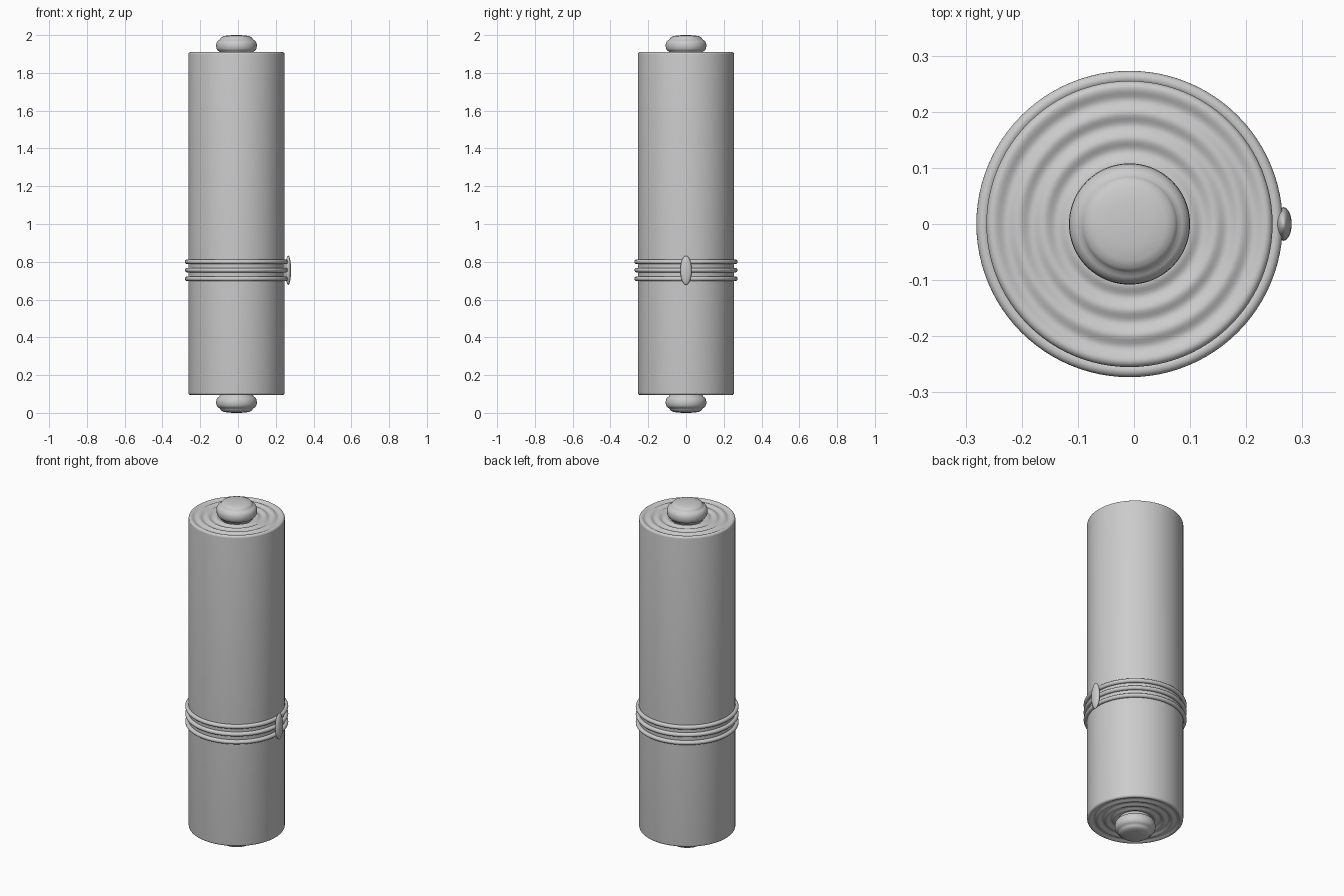
import bpy
import math

cube = bpy.data.objects.get("Cube")
if cube:
    bpy.data.objects.remove(cube, do_unlink=True)

AXIS_X = -0.008
SIDES = 96

grey = bpy.data.materials.new("plain_grey")
grey.use_nodes = True
grey.diffuse_color = (0.6, 0.6, 0.6, 1)
grey.node_tree.nodes["Principled BSDF"].inputs["Base Color"].default_value = (0.6, 0.6, 0.6, 1)


def finish(obj, name):
    obj.name = name
    obj.data.materials.append(grey)
    bpy.ops.object.select_all(action="DESELECT")
    obj.select_set(True)
    bpy.context.view_layer.objects.active = obj
    bpy.ops.object.shade_smooth_by_angle(angle=math.radians(50))


def lathe(name, profile, flip=False):
    """Spin an (r, z) profile, bottom to top, about the axis; ends on the axis are closed."""
    if flip:
        profile = [(r, 2 - z) for r, z in reversed(profile)]
    verts, rings, faces = [], [], []
    for r, z in profile:
        count = SIDES if r > 0 else 1
        rings.append([len(verts) + i for i in range(count)])
        for i in range(count):
            a = math.tau * i / SIDES
            verts.append((AXIS_X + r * math.cos(a), r * math.sin(a), z))
    for low, high in zip(rings, rings[1:]):
        for i in range(SIDES):
            j = (i + 1) % SIDES
            if len(low) == 1:
                faces.append((low[0], high[j], high[i]))
            elif len(high) == 1:
                faces.append((low[i], low[j], high[0]))
            else:
                faces.append((low[i], low[j], high[j], high[i]))
    mesh = bpy.data.meshes.new(name)
    mesh.from_pydata(verts, [], faces)
    obj = bpy.data.objects.new(name, mesh)
    bpy.context.collection.objects.link(obj)
    finish(obj, name)


# Main tube: rippled end faces with a rounded outer rim
RADIUS, TOP, ROUND = 0.255, 1.91, 0.012
upper = []
for i in range(7):
    a = math.pi / 2 * i / 6
    upper.append((RADIUS - ROUND + ROUND * math.cos(a), TOP - ROUND + ROUND * math.sin(a)))
STEPS = 48
for i in range(1, STEPS + 1):
    r = (RADIUS - ROUND) * (1 - i / STEPS)
    ripple = 0.004 * (math.cos(math.tau * (RADIUS - ROUND - r) / 0.045) - 1)
    upper.append((max(r, 0), TOP + ripple))
lower = [(r, 2 - z + 0.005) for r, z in reversed(upper)]
lathe("tube_body", lower + upper)

# Stepped round knobs on both ends
knob = [(0, 1.895), (0.085, 1.895), (0.09, 1.913), (0.1, 1.918), (0.106, 1.928),
        (0.108, 1.942), (0.107, 1.956), (0.102, 1.967), (0.094, 1.974),
        (0.087, 1.977), (0.084, 1.983), (0.078, 1.99), (0.065, 1.995),
        (0.04, 1.999), (0, 2.0)]
lathe("top_knob", knob)
lathe("bottom_knob", knob, flip=True)

# Three cord loops around the tube
for label, z in (("lower", 0.71), ("middle", 0.756), ("upper", 0.8)):
    bpy.ops.mesh.primitive_torus_add(location=(AXIS_X, 0, z), major_segments=SIDES,
                                     minor_segments=16, major_radius=0.261, minor_radius=0.012)
    finish(bpy.context.object, label + "_cord")

# Oval bead holding the cords on the model's left side
bpy.ops.mesh.primitive_uv_sphere_add(segments=32, ring_count=20, radius=1, location=(0.266, 0, 0.755))
bead = bpy.context.object
bead.scale = (0.015, 0.03, 0.077)
bpy.ops.object.transform_apply(location=False, rotation=False, scale=True)
finish(bead, "cord_bead")
